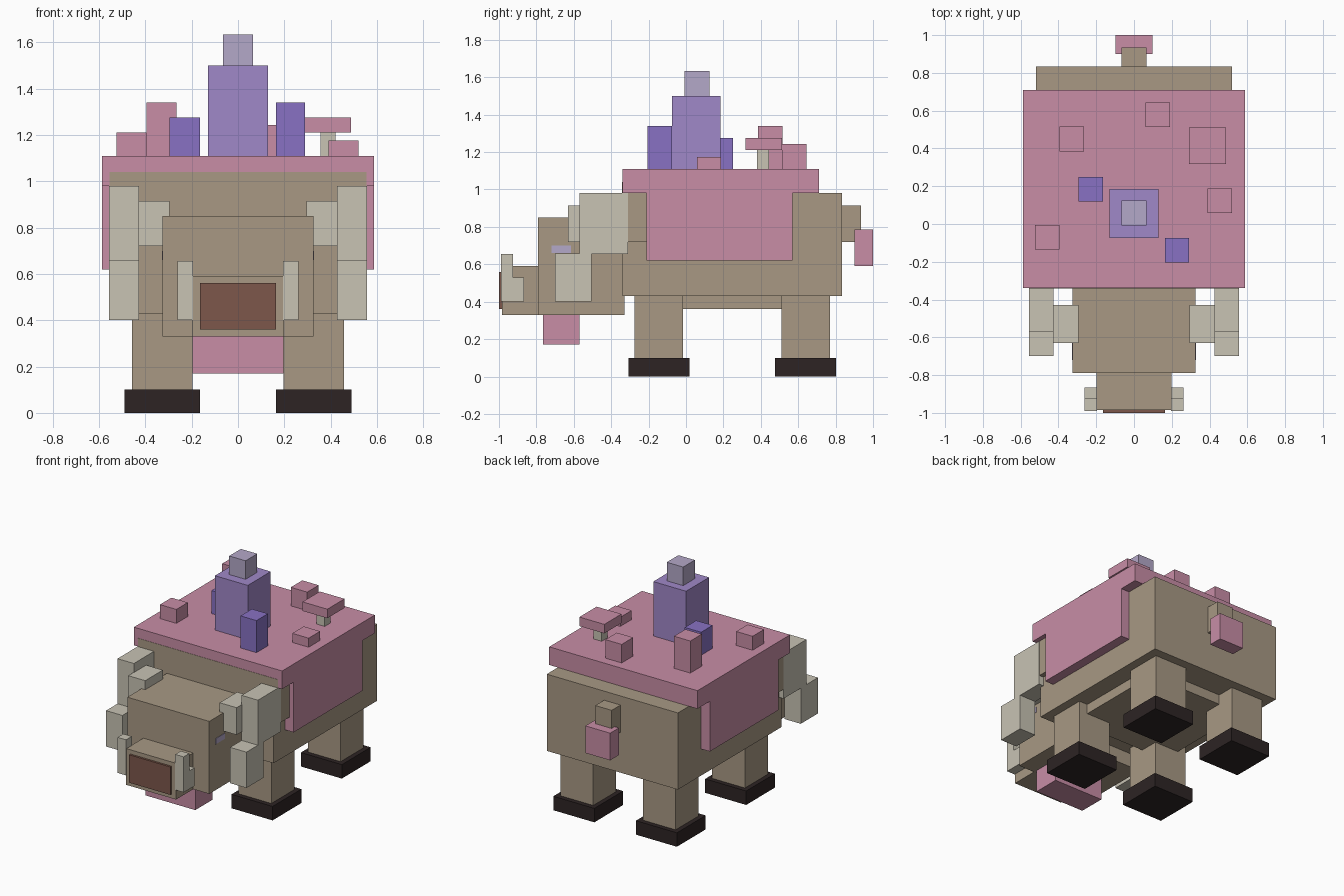
import bpy
import bmesh

if "Cube" in bpy.data.objects:
    bpy.data.objects.remove(bpy.data.objects["Cube"], do_unlink=True)


def material(name, hex_code):
    """Flat material from an sRGB hex string, stored as linear values."""
    srgb = [c / 255 for c in bytes.fromhex(hex_code)]
    color = [c / 12.92 if c < 0.04045 else ((c + 0.055) / 1.055) ** 2.4 for c in srgb] + [1]
    mat = bpy.data.materials.new(name)
    mat.use_nodes = True
    mat.diffuse_color = color
    mat.node_tree.nodes["Principled BSDF"].inputs["Base Color"].default_value = color
    return mat


hide = material("brown hide", "A89984")
pink = material("pink moss", "C88DA6")
bone = material("bone", "C8C3B4")
violet = material("violet crystal", "A088C8")
indigo = material("indigo crystal", "8871C3")
lilac = material("pale lilac", "B4A8C8")
snout_brown = material("nose brown", "7D574B")
hoof_black = material("hoof black", "2D2424")


def box(name, mat, x, y, z):
    """Box spanning the given (low, high) ranges on each axis."""
    mesh = bpy.data.meshes.new(name)
    bm = bmesh.new()
    bmesh.ops.create_cube(bm, size=1)
    for v in bm.verts:
        for axis, (low, high) in enumerate((x, y, z)):
            v.co[axis] = low if v.co[axis] < 0 else high
    bm.to_mesh(mesh)
    bm.free()
    mesh.materials.append(mat)
    obj = bpy.data.objects.new(name, mesh)
    bpy.context.collection.objects.link(obj)
    return obj


def centred(name, mat, half, y, z):
    box(name, mat, (-half, half), y, z)


def pair(name, mat, x, y, z):
    box("left_" + name, mat, x, y, z)
    box("right_" + name, mat, (-x[1], -x[0]), y, z)


# Body
centred("body", hide, 0.52, (-0.34, 0.835), (0.43, 0.98))
centred("belly", hide, 0.39, (-0.15, 0.64), (0.36, 0.44))
centred("shoulders", hide, 0.555, (-0.342, -0.2), (0.72, 1.04))

# Mossy back cover with side flaps
centred("back_cover", pink, 0.588, (-0.34, 0.71), (0.98, 1.11))
pair("side_flap", pink, (0.51, 0.588), (-0.21, 0.57), (0.62, 0.99))

# Head
centred("head", hide, 0.325, (-0.79, -0.33), (0.33, 0.85))
centred("snout", hide, 0.198, (-0.985, -0.78), (0.33, 0.59))
centred("nose", snout_brown, 0.163, (-1.0, -0.98), (0.36, 0.56))
centred("beard", pink, 0.197, (-0.765, -0.57), (0.17, 0.335))
pair("eye", lilac, (0.322, 0.328), (-0.72, -0.615), (0.66, 0.70))

# Horns and tusks
pair("horn_root", bone, (0.295, 0.43), (-0.63, -0.43), (0.72, 0.915))
pair("horn_middle", bone, (0.427, 0.557), (-0.57, -0.31), (0.655, 0.98))
pair("horn_tip", bone, (0.427, 0.557), (-0.70, -0.505), (0.40, 0.657))
pair("tusk_base", bone, (0.195, 0.262), (-0.93, -0.865), (0.40, 0.53))
pair("tusk_tip", bone, (0.195, 0.262), (-0.99, -0.925), (0.40, 0.655))

# Legs and hooves
for place, y in (("front", -0.145), ("back", 0.64)):
    pair(place + "_leg", hide, (0.197, 0.457), (y - 0.13, y + 0.13), (0.09, 0.44))
    pair(place + "_hoof", hoof_black, (0.165, 0.49), (y - 0.163, y + 0.163), (0, 0.10))

# Tail
centred("tail", hide, 0.065, (0.83, 0.935), (0.72, 0.915))
centred("tail_tuft", pink, 0.098, (0.9, 1.0), (0.59, 0.785))

# Crystals on the back
centred("large_crystal", violet, 0.13, (-0.075, 0.185), (1.1, 1.50))
centred("crystal_tip", lilac, 0.065, (-0.007, 0.125), (1.49, 1.633))
box("right_small_crystal", indigo, (-0.295, -0.165), (0.12, 0.25), (1.1, 1.275))
box("left_small_crystal", indigo, (0.163, 0.29), (-0.205, -0.075), (1.1, 1.34))

# Moss tufts: centre x, centre y, top
for i, (x, y, top) in enumerate(((-0.33, 0.45, 1.34), (0.125, 0.578, 1.243),
                                 (-0.46, -0.07, 1.21), (0.455, 0.123, 1.175))):
    box(f"moss_tuft_{i + 1}", pink, (x - 0.065, x + 0.065), (y - 0.065, y + 0.065), (1.1, top))

# Mushroom
box("mushroom_stem", bone, (0.357, 0.422), (0.38, 0.445), (1.1, 1.22))
box("mushroom_cap", pink, (0.29, 0.487), (0.317, 0.512), (1.21, 1.275))
